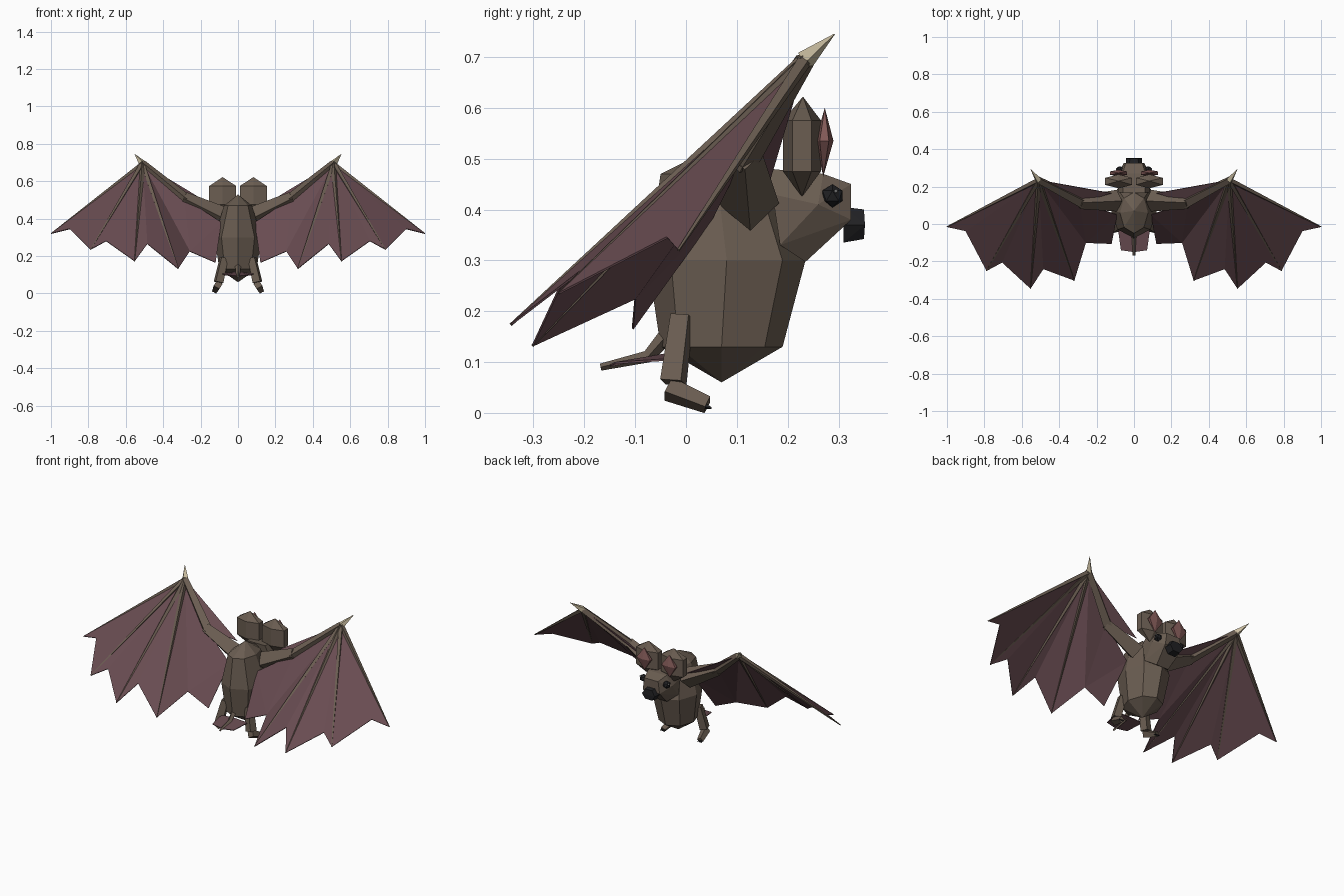
import bpy, bmesh, math
from mathutils import Vector

if "Cube" in bpy.data.objects:
    bpy.data.objects.remove(bpy.data.objects["Cube"])


def material(name, r, g, b):
    m = bpy.data.materials.new(name)
    m.use_nodes = True
    m.diffuse_color = (r, g, b, 1)
    m.node_tree.nodes["Principled BSDF"].inputs["Base Color"].default_value = (r, g, b, 1)
    return m


FUR = material("brown_fur", .145, .11, .083)
SKIN = material("wing_skin", .14, .072, .083)
PINK = material("ear_pink", .22, .10, .095)
DARK = material("black", .015, .015, .017)
HORN = material("cream_claw", .6, .52, .36)
GLINT = material("eye_glint", .6, .6, .6)


def finish(name, bm, mat):
    bmesh.ops.recalc_face_normals(bm, faces=bm.faces)
    mesh = bpy.data.meshes.new(name)
    bm.to_mesh(mesh)
    bm.free()
    mesh.materials.append(mat)
    ob = bpy.data.objects.new(name, mesh)
    bpy.context.collection.objects.link(ob)
    return ob


def loft(name, mat, sides, x, bottom, rings, top):
    """Stack of elliptical rings (z, centre y, rx, ry) closed by two (y, z) apexes."""
    bm = bmesh.new()
    loops = []
    for z, cy, rx, ry in rings:
        angles = [math.tau * i / sides for i in range(sides)]
        loops.append([bm.verts.new((x + rx * math.sin(a), cy + ry * math.cos(a), z)) for a in angles])
    ends = [bm.verts.new((x, y, z)) for y, z in (bottom, top)]
    for i in range(sides):
        j = (i + 1) % sides
        for low, high in zip(loops, loops[1:]):
            bm.faces.new((low[i], low[j], high[j], high[i]))
        bm.faces.new((ends[0], loops[0][j], loops[0][i]))
        bm.faces.new((ends[1], loops[-1][i], loops[-1][j]))
    return finish(name, bm, mat)


def hull(name, mat, points):
    """Convex solid from points given on one side and mirrored in x."""
    bm = bmesh.new()
    for x, y, z in points:
        for s in (-1, 1):
            bm.verts.new((s * x, y, z))
    bmesh.ops.remove_doubles(bm, verts=bm.verts, dist=.0001)
    bmesh.ops.convex_hull(bm, input=bm.verts)
    bmesh.ops.dissolve_limit(bm, angle_limit=.02, verts=bm.verts, edges=bm.edges)
    return finish(name, bm, mat)


def limb(name, mat, a, b, r1, r2, sides=4):
    """Tapered prism running from a to b."""
    a, b = Vector(a), Vector(b)
    bm = bmesh.new()
    bmesh.ops.create_cone(bm, cap_ends=True, segments=sides, radius1=r1, radius2=r2, depth=(b - a).length)
    bmesh.ops.rotate(bm, verts=bm.verts, matrix=Vector((0, 0, 1)).rotation_difference(b - a).to_matrix())
    bmesh.ops.translate(bm, verts=bm.verts, vec=(a + b) / 2)
    return finish(name, bm, mat)


def ball(name, mat, centre, r):
    bm = bmesh.new()
    bmesh.ops.create_icosphere(bm, subdivisions=1, radius=r)
    bmesh.ops.translate(bm, verts=bm.verts, vec=centre)
    return finish(name, bm, mat)


def sheet(name, points, faces):
    bm = bmesh.new()
    vs = [bm.verts.new(p) for p in points]
    for f in faces:
        bm.faces.new([vs[i] for i in f])
    ob = finish(name, bm, SKIN)
    mod = ob.modifiers.new("thickness", "SOLIDIFY")
    mod.thickness = .004
    mod.offset = 0
    return ob


# Body, head and muzzle
loft("body", FUR, 8, 0, (.07, .06),
     [(.13, .07, .10, .12), (.30, .08, .125, .155), (.47, .06, .075, .11)], (.07, .53))
hull("head", FUR, [(.06, .165, .48), (.085, .17, .43), (.08, .185, .33), (.04, .235, .297),
                   (.06, .27, .47), (.09, .26, .41), (.045, .325, .45), (.055, .325, .38)])
hull("nose", DARK, [(.025, .31, .405), (.045, .31, .37), (.025, .31, .335),
                    (.022, .35, .40), (.042, .352, .37), (.022, .35, .342)])

# Tail and the skin between the legs
limb("tail_base", FUR, (0, -.04, .15), (0, -.075, .11), .016, .012)
limb("tail", FUR, (0, -.07, .112), (0, -.168, .09), .012, .007)
sheet("tail_skin", [(0, -.04, .115), (.085, -.03, .105), (.07, -.14, .098), (0, -.15, .093),
                    (-.07, -.14, .098), (-.085, -.03, .105)], [(0, 1, 2, 3), (0, 3, 4, 5)])

for side, s in (("left", 1), ("right", -1)):
    def at(p):
        return (s * p[0], p[1], p[2])

    # Ears and eyes
    loft(side + "_ear", FUR, 6, s * .082, (.228, .425),
         [(.475, .228, .083, .0375), (.575, .228, .083, .0375)], (.23, .622))
    loft(side + "_inner_ear", PINK, 6, s * .082, (.27, .465),
         [(.535, .272, .052, .018)], (.273, .60))
    ball(side + "_eye", DARK, (s * .075, .288, .427), .023)
    ball(side + "_eye_glint", GLINT, (s * .094, .295, .436), .004)

    # Arm and thumb claw
    shoulder, elbow, wrist = at((.09, .125, .41)), at((.29, .115, .51)), at((.51, .235, .695))
    limb(side + "_upper_arm", FUR, shoulder, elbow, .058, .035)
    limb(side + "_forearm", FUR, at((.27, .11, .495)), wrist, .032, .02)
    limb(side + "_claw", HORN, wrist, at((.552, .292, .745)), .02, .001)

    # Wing fingers
    tips = [(1, -.015, .32), (.788, -.25, .235), (.553, -.345, .173), (.32, -.302, .132)]
    for i, tip in enumerate(tips):
        limb(f"{side}_finger_{i + 1}", FUR, wrist, at(tip), .015, .003)

    # Wing skin: fan from the wrist, then the panel between arm and body
    valleys = [(.9, -.037, .345), (.705, -.205, .28), (.485, -.24, .265), (.258, -.1, .225)]
    rim = [p for pair in zip(tips, valleys) for p in pair]
    points = [wrist] + [at(p) for p in rim] + [
        at((.12, -.105, .165)), at((.09, .05, .38)), elbow, at((.12, .165, .46))]
    fan = [(0, i, i + 1) for i in range(1, 8)]
    sheet(side + "_wing", points, fan + [(0, 8, 11), (11, 8, 10), (8, 9, 10), (0, 11, 12)])

    # Leg and foot
    limb(side + "_leg", FUR, at((.075, -.008, .19)), at((.104, -.025, .06)), .026, .03)
    limb(side + "_foot", FUR, at((.106, -.035, .047)), at((.122, .042, .016)), .025, .018)
    for k in (-1, 0, 1):
        limb(f"{side}_toe_{k + 2}", DARK, at((.122 + k * .009, .036, .014)),
             at((.123 + k * .011, .05, .009)), .006, .002)
